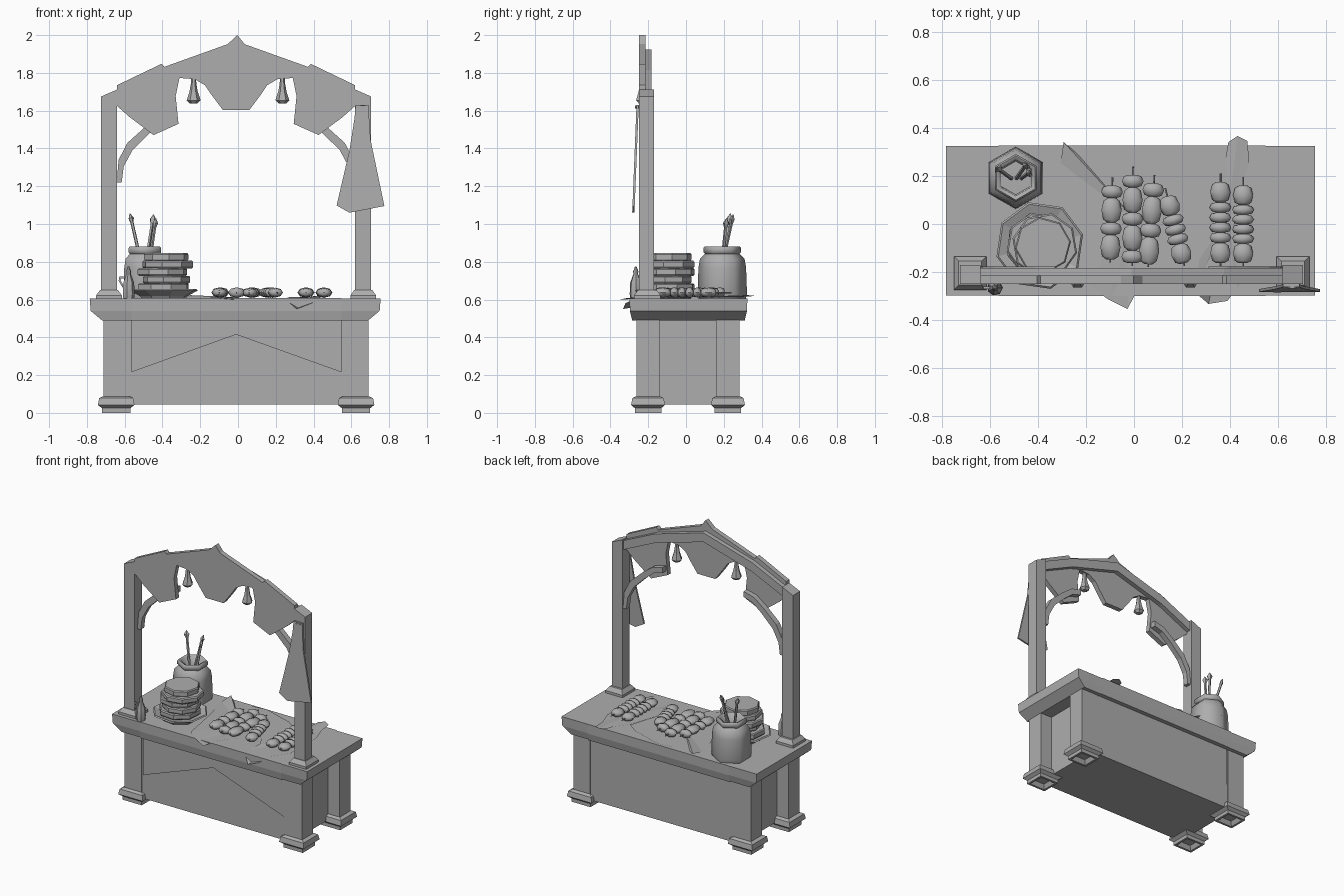
import bpy, bmesh, math
from mathutils import Matrix, Vector

if "Cube" in bpy.data.objects:
    bpy.data.objects.remove(bpy.data.objects["Cube"])

GREY = (0.42, 0.42, 0.42, 1)
mat = bpy.data.materials.new("plain grey")
mat.use_nodes = True
mat.diffuse_color = GREY
mat.node_tree.nodes["Principled BSDF"].inputs["Base Color"].default_value = GREY

C = -0.01      # middle of the stall
TOP = 0.605    # counter height


def make(name, verts, faces, smooth=0, fix=True):
    me = bpy.data.meshes.new(name)
    me.from_pydata([tuple(v) for v in verts], [], faces)
    if fix:
        bm = bmesh.new()
        bm.from_mesh(me)
        bmesh.ops.recalc_face_normals(bm, faces=bm.faces)
        bm.to_mesh(me)
        bm.free()
    me.materials.append(mat)
    ob = bpy.data.objects.new(name, me)
    bpy.context.collection.objects.link(ob)
    if smooth:
        bpy.ops.object.select_all(action='DESELECT')
        ob.select_set(True)
        bpy.context.view_layer.objects.active = ob
        bpy.ops.object.shade_smooth_by_angle(angle=math.radians(smooth))
    return ob


def loft(name, rings, n, mtx=Matrix(), turn=0.0, smooth=0):
    """Stack of n-sided rings (rx, ry, z), closed at both ends."""
    verts, faces = [], []
    for rx, ry, z in rings:
        for i in range(n):
            a = turn + math.tau * i / n
            verts.append(mtx @ Vector((rx * math.cos(a), ry * math.sin(a), z)))
    for k in range(len(rings) - 1):
        for i in range(n):
            j = (i + 1) % n
            faces.append((k*n + i, k*n + j, k*n + n + j, k*n + n + i))
    faces += [tuple(range(n)), tuple(range(len(verts) - n, len(verts)))]
    return make(name, verts, faces, smooth)


def blocks(name, x, y, rings):
    """Square-section loft given half widths."""
    q = math.sqrt(2)
    return loft(name, [(a*q, b*q, z) for a, b, z in rings], 4,
                Matrix.Translation((x, y, 0)), math.pi / 4)


def prism(name, pts, y0, y1, lean=0.0):
    """Front outline (x, z) given depth; lean pushes lower points forward."""
    n, top = len(pts), max(p[1] for p in pts)
    verts = [(x, y - lean * (top - z), z) for y in (y0, y1) for x, z in pts]
    faces = [tuple(range(n)), tuple(range(n, 2*n))]
    faces += [(i, (i+1) % n, n + (i+1) % n, n + i) for i in range(n)]
    return make(name, verts, faces)


def flip(pts):
    return [(2*C - x, z) for x, z in pts]


def rod(a, b):
    """Matrix whose z axis runs from a to b, and the length."""
    a, d = Vector(a), Vector(b) - Vector(a)
    return Matrix.Translation(a) @ d.to_track_quat('Z', 'Y').to_matrix().to_4x4(), d.length


# Counter
blocks("counter_top", C - 0.005, 0.013, [(.705, .298, .49), (.765, .31, .54), (.77, .312, TOP)])
blocks("counter_body", C, 0.011, [(.61, .268, .045), (.61, .268, .5)])

# Legs with hollow moulded feet
for sx, side in ((-1, "right"), (1, "left")):
    for y, end in ((-.201, "front"), (.222, "back")):
        x = C + sx * .635
        blocks(f"{end}_{side}_leg", x, y, [(.066, .062, .06), (.066, .062, .5)])
        blocks(f"{end}_{side}_foot", x, y,
               [(.045, .04, .03), (.06, .055, 0), (.075, .07, 0), (.075, .07, .025),
                (.097, .09, .042), (.09, .083, .078), (.07, .065, .088)])

# Runner cloth draped over the counter, pointed notch at both ends
rows = [(-.265, None), (-.265, .488), (-.29, .488), (-.3, .54), (-.3, .607),
        (.328, .607), (.328, .54), (.317, .488), (.286, .488), (.286, None)]
cols = [(-.565, .215), (C, .415), (.548, .215)]
verts = [(x, y, low if z is None else z) for x, low in cols for y, z in rows]
m = len(rows)
make("runner_cloth", verts, [(c*m + r, c*m + m + r, c*m + m + r + 1, c*m + r + 1)
                             for c in range(2) for r in range(m - 1)], fix=False)

# Posts, post bases and curved braces
post = [(-.725, .61), (-.64, .61), (-.64, 1.712), (-.725, 1.675)]
brace = [(-.642, 1.22), (-.632, 1.34), (-.585, 1.43), (-.49, 1.515), (-.41, 1.575), (-.33, 1.595),
         (-.33, 1.555), (-.4, 1.535), (-.468, 1.48), (-.558, 1.392), (-.605, 1.305), (-.616, 1.22)]
for side, f in (("right", list), ("left", flip)):
    prism(f"{side}_post", f(post), -.25, -.17)
    prism(f"{side}_brace", f(brace), -.217, -.178)
    blocks(f"{side}_post_base", f([(-.683, 0)])[0][0], -.205,
           [(.068, .07, TOP), (.068, .07, .622), (.048, .05, .65)])

# Arched beam behind the banner
arch = [(-.645, 1.7), (-.395, 1.815), (C, 1.925)]
upper = arch + flip(arch[:2])[::-1]
prism("arch_beam", upper + [(x, z - .065) for x, z in upper[::-1]], -.217, -.183)

# Scalloped banner with a pointed crown
half = [(-.64, 1.735), (-.405, 1.848), (-.39, 1.832), (-.055, 1.952)]
lower = [(-.08, 1.603), (-.14, 1.683), (-.175, 1.735), (-.23, 1.767), (-.31, 1.773),
         (-.33, 1.677), (-.315, 1.53), (-.447, 1.471), (-.574, 1.566), (-.64, 1.625)]
prism("banner", half + [(-.003, 2.0)] + flip(half)[::-1] + flip(lower)[::-1] + lower, -.25, -.215)

# Bells
for x, side in ((-.235, "right"), (.235, "left")):
    loft(f"{side}_bell", [(.012, .012, 1.775), (.015, .015, 1.74), (.022, .022, 1.7),
                          (.037, .037, 1.655), (.02, .02, 1.638)], 6,
         Matrix.Translation((x, -.232, 0)))

# Towel hanging from a nail on the left post
prism("towel", [(.622, 1.63), (.69, 1.63), (.702, 1.445), (.775, 1.095), (.59, 1.06),
                (.522, 1.098), (.59, 1.39), (.617, 1.56)], -.262, -.25, lean=.04)
loft("towel_nail", [(.018, .01, 0), (.018, .01, .02)], 6,
     Matrix.Translation((.66, -.25, 1.62)) @ Matrix.Rotation(math.pi / 2, 4, 'X'))

# Pot with open rim
loft("pot", [(.125, .125, TOP), (.131, .131, .63), (.126, .126, .77), (.118, .118, .815),
             (.092, .092, .842), (.1, .1, .85), (.1, .1, .872), (.092, .092, .882),
             (.075, .075, .875), (.07, .07, .79)], 6,
     Matrix.Translation((-.493, .192, 0)), math.pi / 6, smooth=62)

# Utensils with diamond tips
for i, tip in enumerate([(-.572, .235, 1.055), (-.447, .25, 1.05), (-.435, .215, 1.03)]):
    mtx, n = rod((-.51 + .02 * i, .19, .78), tip)
    loft(f"utensil_{i + 1}", [(.009, .009, 0), (.009, .009, n - .05), (.02, .012, n - .025),
                              (.002, .002, n)], 5, mtx)

# Dish and stack of flatbreads
loft("dish", [(.12, .12, TOP), (.13, .13, .618), (.186, .186, .648), (.178, .178, .655),
              (.125, .125, .635)], 8, Matrix.Translation((-.393, -.09, 0)), .25)
for i, (x, y, r) in enumerate([(-.395, -.09, .14), (-.378, -.095, .126), (-.4, -.085, .134),
                               (-.372, -.09, .138), (-.38, -.088, .118)]):
    z = .645 + .04 * i
    loft(f"flatbread_{i + 1}", [(r*.95, r*.95, z), (r, r, z + .008), (r, r, z + .034),
                                (r*.95, r*.95, z + .041)], 8,
         Matrix.Translation((x, y, 0)), .3 + .35 * i)

# Small bottle with a handle
loft("bottle", [(.03, .03, TOP), (.033, .033, .63), (.03, .03, .69), (.013, .013, .735),
                (.014, .014, .75), (.004, .004, .775)], 7, Matrix.Translation((-.58, -.266, 0)), smooth=40)
prism("bottle_handle", [(-.6, .722), (-.628, .722), (-.632, .7), (-.612, .665), (-.6, .665),
                        (-.622, .702), (-.618, .712), (-.6, .712)], -.271, -.261)


# Wrapping sheets under the skewers
def sheet(name, pts):
    make(name, [((px - 1134.5) / 240, (225 - py) / 240, z) for px, py, z in pts],
         [(0, i, i % (len(pts) - 1) + 1) for i in range(len(pts) - 1, 0, -1)], fix=False)


sheet("large_sheet", [(1135, 220, .612), (1061, 164, .61), (1064, 143, .625), (1078, 155, .61),
                      (1135, 148, .612), (1190, 166, .612), (1209, 180, .612), (1190, 240, .612),
                      (1150, 270, .612), (1138, 291, .612), (1128, 310, .6), (1108, 300, .608),
                      (1086, 284, .612), (1075, 220, .612)])
sheet("small_sheet", [(1228, 220, .613), (1210, 180, .613), (1226, 160, .613), (1229, 143, .617),
                      (1238, 137, .622), (1248, 142, .617), (1250, 165, .613), (1259, 190, .613),
                      (1258, 260, .613), (1240, 286, .613), (1228, 302, .58), (1209, 305, .55),
                      (1194, 292, .605), (1200, 260, .613), (1190, 240, .613)])

# Skewers: stick ends, then chunk pattern (B big, f flat) from back to front
SKEWERS = [(-.09, .195, -.1, -.16, "fBfB"), (-.005, .24, -.008, -.175, "fBfBf"),
           (.085, .205, .058, -.18, "fBfB"), (.13, .15, .21, -.175, "Bfff" + "B"),
           (.36, .21, .36, -.175, "BffffB"), (.455, .195, .455, -.175, "BffffB")]
for i, (x0, y0, x1, y1, kinds) in enumerate(SKEWERS):
    mtx, n = rod((x0, y0, .637), (x1, y1, .637))
    loft(f"skewer_{i + 1}_stick", [(.004, .004, 0), (.004, .004, n)], 5, mtx)
    start, end = .035, n - .012
    unit = (end - start) / sum(2 if k == "B" else 1 for k in kinds)
    for j, k in enumerate(kinds):
        size = unit * (2 if k == "B" else 1)
        r = .042 if k == "B" else .045
        mid = start + size / 2
        rings = [(r * w, r * w * .62, mid + size * .5 * t) for t, w in
                 ((-1, .4), (-.75, .82), (0, 1), (.75, .82), (1, .4))]
        # the chunk's wide axis lies along the counter
        wide = abs((mtx.to_3x3() @ Vector((1, 0, 0))).x) > .7
        if not wide:
            rings = [(b, a, z) for a, b, z in rings]
        loft(f"skewer_{i + 1}_chunk_{j + 1}", rings, 8, mtx, smooth=50)
        start += size
